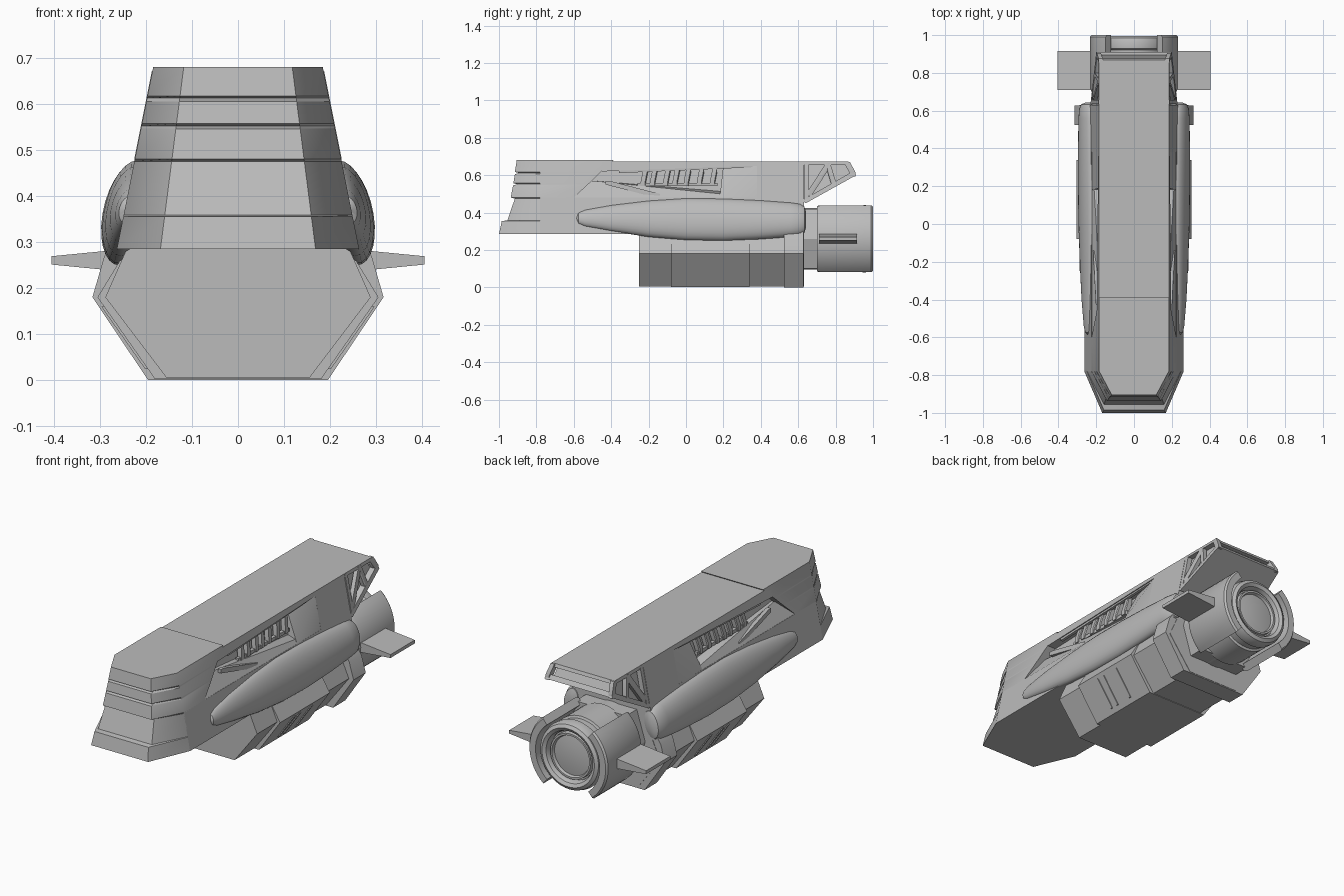
import bpy, bmesh, math

cube = bpy.data.objects.get("Cube")
if cube:
    bpy.data.objects.remove(cube, do_unlink=True)

grey = bpy.data.materials.new("hull_grey")
grey.use_nodes = True
grey.diffuse_color = (0.5, 0.5, 0.5, 1)
grey.node_tree.nodes["Principled BSDF"].inputs["Base Color"].default_value = (0.5, 0.5, 0.5, 1)


def finish(name, bm, mirror=False):
    bmesh.ops.recalc_face_normals(bm, faces=bm.faces)
    mesh = bpy.data.meshes.new(name)
    bm.to_mesh(mesh)
    bm.free()
    mesh.materials.append(grey)
    obj = bpy.data.objects.new(name, mesh)
    bpy.context.collection.objects.link(obj)
    if mirror:
        obj.modifiers.new("mirror", "MIRROR").use_mirror_merge = False
    bpy.ops.object.select_all(action="DESELECT")
    obj.select_set(True)
    bpy.context.view_layer.objects.active = obj
    bpy.ops.object.shade_smooth_by_angle(angle=math.radians(32))
    return obj


def hull(name, points, mirror=False):
    """Convex solid around a few points."""
    bm = bmesh.new()
    verts = [bm.verts.new(p) for p in points]
    out = bmesh.ops.convex_hull(bm, input=verts)
    junk = set(out["geom_interior"]) | set(out["geom_unused"])
    bmesh.ops.delete(bm, geom=[v for v in junk if isinstance(v, bmesh.types.BMVert)], context="VERTS")
    bmesh.ops.dissolve_limit(bm, angle_limit=0.01, verts=bm.verts, edges=bm.edges)
    return finish(name, bm, mirror)


def loft(name, rings, mirror=False):
    """Skin closed rings of equal length and cap both ends."""
    bm = bmesh.new()
    rows = [[bm.verts.new(p) for p in ring] for ring in rings]
    n = len(rows[0])
    for a, b in zip(rows, rows[1:]):
        for i in range(n):
            j = (i + 1) % n
            bm.faces.new((a[i], a[j], b[j], b[i]))
    bm.faces.new(rows[0])
    bm.faces.new(rows[-1])
    return finish(name, bm, mirror)


def half_width(z):
    return 0.32 - 0.2 * z


def side_hull(name, profile, inset=0.0):
    """Solid from a side profile (y, z), as wide as the leaning hull sides."""
    return hull(name, [(s * (half_width(z) - inset), y, z) for y, z in profile for s in (1, -1)])


def section_hull(name, section, y0, y1):
    """Solid from a cross-section (x, z) swept from y0 to y1."""
    return hull(name, [(s * x, y, z) for x, z in section for y in (y0, y1) for s in (1, -1)])


def beam(name, a, b, size=0.011, inset=0.012):
    """Square bar lying on the leaning hull side between (y, z) points."""
    pts = []
    for y, z in (a, b):
        x = half_width(z) - inset
        pts += [(x + i * size, y + j * size, z + k * size)
                for i in (-1, 1) for j in (-1, 1) for k in (-1, 1)]
    return hull(name, pts, True)


# Main fuselage, recessed upper core, sill and roof
side_hull("main_body", [(-0.78, 0.285), (0.63, 0.285), (0.63, 0.48), (-0.78, 0.48)])
side_hull("upper_core", [(-0.7, 0.46), (0.6, 0.46), (0.6, 0.66), (-0.7, 0.66)], 0.05)
side_hull("roof", [(-0.45, 0.62), (-0.45, 0.672), (0.64, 0.672), (0.64, 0.66), (0.35, 0.66)])
hull("side_sill", [(s * x, y, z) for s in (1, -1) for x, y, z in (
    (0.224, -0.65, 0.478), (0.224, 0.4, 0.478), (0.17, -0.5, 0.57), (0.165, 0.35, 0.5))])

# Rear block with slanted leading faces
side_hull("rear_block", [(0.38, 0.47), (0.63, 0.47), (0.63, 0.67), (0.38, 0.67)])
hull("block_wedge", [(s * x, y, z) for s in (1, -1) for x, y, z in (
    (half_width(0.48), 0.18, 0.478), (half_width(0.48), 0.4, 0.478),
    (half_width(0.66), 0.4, 0.66), (0.14, 0.2, 0.66))])

# Nose and canopy: horizontal outlines stacked by height, with stepped bands
nose = [(0.285, -1.0, -0.77), (0.355, -0.985, -0.77), (0.358, -0.955, -0.77),
        (0.475, -0.915, -0.77), (0.48, -0.937, -0.6), (0.545, -0.925, -0.53),
        (0.552, -0.903, -0.523), (0.557, -0.923, -0.517), (0.605, -0.915, -0.468),
        (0.612, -0.893, -0.46), (0.617, -0.915, -0.455), (0.68, -0.905, -0.388)]
rings = []
for z, front, back in nose:
    w = half_width(z)
    half = [(0.64 * w, front), (w, -0.78), (w, back)]
    rings.append([(x, y, z) for x, y in half] + [(-x, y, z) for x, y in reversed(half)])
loft("nose", rings)

# Window posts and rails in the side recess
for y in (-0.23, -0.18, -0.11, -0.06, 0.0, 0.07, 0.14):
    beam("window_post", (y, 0.555), (y + 0.015, 0.63), 0.012, 0.03)
beam("window_rail", (-0.25, 0.55), (0.16, 0.55), 0.009, 0.034)
beam("roof_rail", (-0.35, 0.62), (0.35, 0.65), 0.008, 0.014)
beam("sill_brace", (-0.42, 0.56), (-0.15, 0.49), 0.01, 0.016)

# Tail overhang with open trusses on the sides
side_hull("tail_core", [(0.62, 0.66), (0.85, 0.66), (0.88, 0.6), (0.62, 0.46)], 0.03)
side_hull("tail_roof", [(0.62, 0.672), (0.868, 0.672), (0.875, 0.655), (0.62, 0.655)])
side_hull("tail_floor", [(0.62, 0.465), (0.64, 0.45), (0.91, 0.6), (0.895, 0.622)])
for a, b in (((0.645, 0.47), (0.645, 0.66)), ((0.66, 0.5), (0.76, 0.655)),
             ((0.76, 0.655), (0.79, 0.555)), ((0.865, 0.66), (0.895, 0.605))):
    beam("tail_truss", a, b)

# Belly with raised armour bands
section_hull("belly", [(0.155, 0.005), (0.288, 0.18), (0.235, 0.28), (0.235, 0.3)], -0.25, 0.63)
section_hull("middle_armour", [(0.18, 0.002), (0.305, 0.18), (0.25, 0.27)], -0.08, 0.34)
section_hull("rear_armour", [(0.195, 0), (0.316, 0.18), (0.29, 0.27), (0.27, 0.3)], 0.525, 0.628)
for y in (0.06, 0.105, 0.205):
    pts = []
    for z in (0.025, 0.16):
        x = 0.18 + 0.125 * (z - 0.002) / 0.178
        pts += [(x + dx, y + dy, z) for dx in (-0.01, 0.006) for dy in (-0.006, 0.006)]
    hull("vent_strip", pts, True)

# Side pods: leaning ellipses along y (y, centre z, half height, half thickness)
pod = [(-0.585, 0.37, 0.008, 0.008), (-0.575, 0.37, 0.03, 0.02), (-0.54, 0.37, 0.045, 0.027),
       (-0.4, 0.37, 0.07, 0.038), (-0.2, 0.367, 0.097, 0.047), (0.0, 0.365, 0.112, 0.053),
       (0.2, 0.362, 0.113, 0.056), (0.4, 0.362, 0.104, 0.056), (0.56, 0.362, 0.092, 0.054),
       (0.61, 0.362, 0.085, 0.05), (0.633, 0.362, 0.07, 0.04), (0.642, 0.362, 0.04, 0.02)]
rings = []
for y, zc, h, t in pod:
    ring = []
    for i in range(28):
        a = math.tau * i / 28
        dz = h * math.sin(a)
        ring.append((0.238 + t * math.cos(a) - 0.17 * dz, y, zc + dz))
    rings.append(ring)
loft("side_pod", rings, True)


# Engine barrel with a rounded rim and a recessed nozzle (radius, y)
def spin(r, y, a):
    return (r * math.cos(a), y, 0.26 + r * math.sin(a))


barrel = [(0.165, 0.6), (0.165, 0.7), (0.178, 0.705), (0.178, 0.88), (0.166, 0.885), (0.166, 0.92),
          (0.178, 0.93), (0.18, 0.96), (0.172, 0.985), (0.155, 0.995), (0.138, 0.985), (0.13, 0.965),
          (0.13, 0.95), (0.122, 0.95), (0.12, 0.975), (0.11, 0.975), (0.105, 0.96), (0.05, 0.968)]
loft("engine", [[spin(r, y, math.tau * i / 48) for i in range(48)] for r, y in barrel])

# Engine shrouds hugging both sides
shroud = [(0.19, 0.7), (0.225, 0.7), (0.233, 0.72), (0.233, 0.99), (0.225, 1.0), (0.19, 1.0)]
loft("engine_shroud", [[spin(r, y, math.radians(-50 + 100 * i / 16)) for r, y in shroud]
                       for i in range(17)], True)
section_hull("engine_mount", [(0.15, 0.1), (0.2, 0.26), (0.15, 0.42)], 0.6, 0.72)

# Tapered stub fins
hull("stub_fin", [(x, y, 0.26 + s * t) for x, t in ((0.17, 0.032), (0.405, 0.009))
                  for y in (0.71, 0.915) for s in (1, -1)], True)
